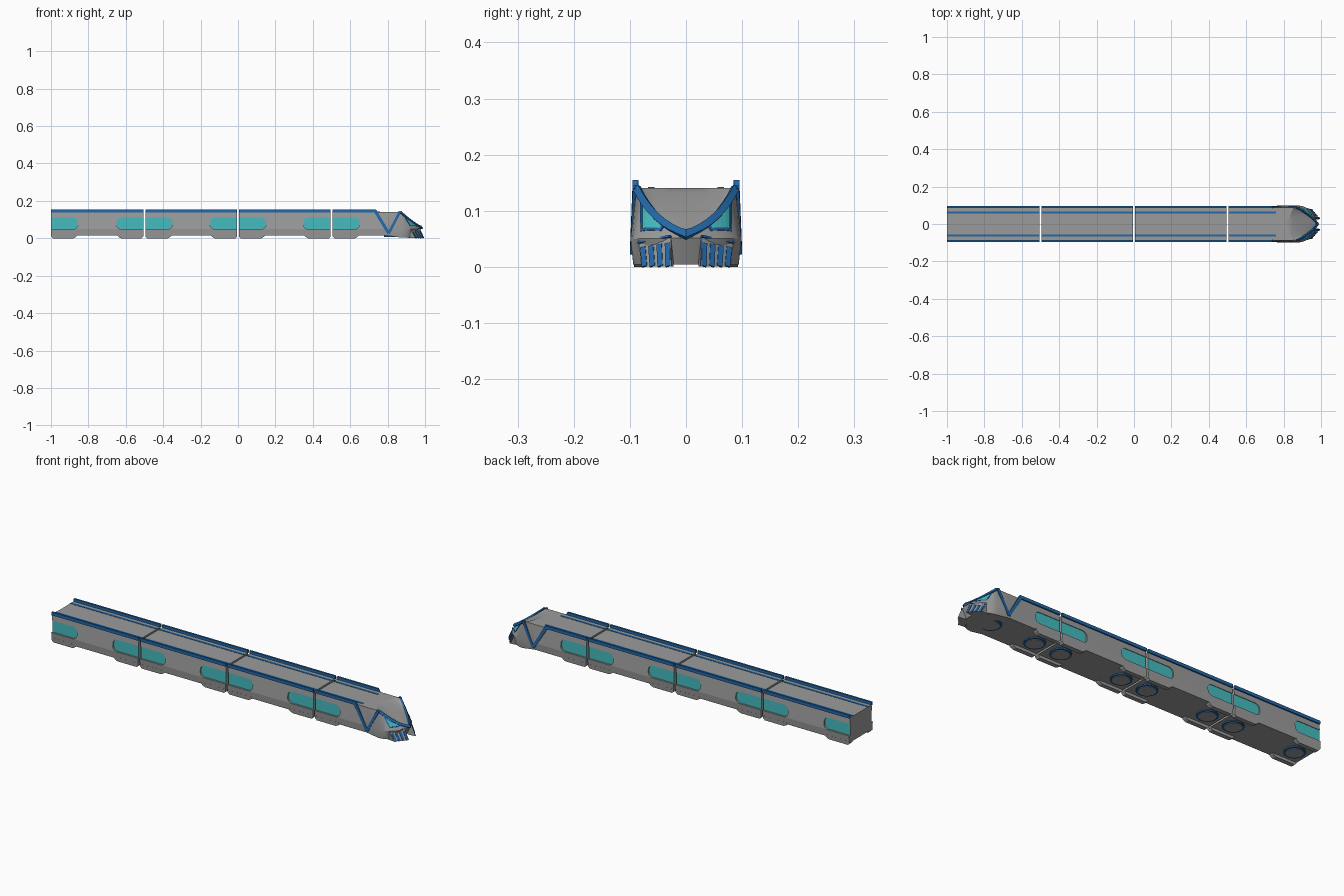
import bpy, bmesh, math
from mathutils import Vector as V

if "Cube" in bpy.data.objects:
    bpy.data.objects.remove(bpy.data.objects["Cube"])


def material(name, col):
    m = bpy.data.materials.new(name)
    m.diffuse_color = (*col, 1)
    m.use_nodes = True
    m.node_tree.nodes["Principled BSDF"].inputs["Base Color"].default_value = m.diffuse_color
    return m


GREY = material("dark_grey_hull", (0.33, 0.33, 0.33))
BLUE = material("blue_trim", (0.016, 0.14, 0.40))
TEAL = material("teal_glass", (0.06, 0.50, 0.53))


def build(name, parts, mat=GREY, mirror=True):
    """Join (verts, faces) parts into one object, mirrored across y."""
    bm = bmesh.new()
    for verts, faces in parts:
        for s in ((1, -1) if mirror else (1,)):
            vs = [bm.verts.new((v[0], v[1] * s, v[2])) for v in verts]
            for f in faces:
                bm.faces.new([vs[i] for i in f])
    bmesh.ops.remove_doubles(bm, verts=bm.verts, dist=1e-5)
    bmesh.ops.recalc_face_normals(bm, faces=bm.faces)
    me = bpy.data.meshes.new(name)
    bm.to_mesh(me)
    bm.free()
    ob = bpy.data.objects.new(name, me)
    bpy.context.collection.objects.link(ob)
    me.materials.append(mat)
    return ob


def loft(a, b):
    """Closed solid between two matching outlines."""
    n = len(a)
    faces = [(i, (i + 1) % n, n + (i + 1) % n, n + i) for i in range(n)]
    return list(a) + list(b), faces + [tuple(range(n)), tuple(range(2 * n - 1, n - 1, -1))]


def prism(pts, y0, y1):
    return loft([(x, y0, z) for x, z in pts], [(x, y1, z) for x, z in pts])


def sweep(path, w, d, outs):
    """Rectangular strip along a path, w wide, d proud, with mitred corners."""
    path = [V(p) for p in path]
    n = len(path)
    if isinstance(outs, tuple):
        outs = [outs] * n
    verts = []
    for i, p in enumerate(path):
        t0 = (p - path[max(i - 1, 0)]).normalized()
        t1 = (path[min(i + 1, n - 1)] - p).normalized()
        t = (t0 + t1).normalized()
        o = V(outs[i]).normalized()
        c = max(t.dot(t1 if i < n - 1 else t0), 0.4)
        b = t.cross(o).normalized() * (w / 2 / c)
        verts += [p - b - o * d, p + b - o * d, p + b + o * d, p - b + o * d]
    faces = [(4 * i + j, 4 * i + (j + 1) % 4, 4 * i + 4 + (j + 1) % 4, 4 * i + 4 + j)
             for i in range(n - 1) for j in range(4)]
    return verts, faces + [(0, 1, 2, 3), tuple(range(4 * n - 1, 4 * n - 5, -1))]


def quad(a, b, c, ts):
    a, b, c = V(a), V(b), V(c)
    return [a * (1 - t) ** 2 + b * 2 * t * (1 - t) + c * t * t for t in ts]


# ---- Carriages ----
ROOF = 0.141
SECTION = [(0.08, 0.014), (0.0935, 0.014), (0.097, 0.05), (0.088, ROOF)]
SECTION += [(-y, z) for y, z in reversed(SECTION)]


def window(xe, xi, over):
    """Window outline: square at the car end xe, rounded at the inner end xi."""
    s = 1 if xi > xe else -1
    r, pts = 0.024, [(xe - s * over, 0.11), (xe - s * over, 0.05)]
    for cz, start in ((0.05 + r, -90), (0.11 - r, 0)):
        for k in range(6):
            a = math.radians(start + 18 * k)
            pts.append((xi - s * r + s * r * math.cos(a), cz + r * math.sin(a)))
    return pts


def skirt(xe, xi):
    """Bogie cover flush with the body side, chamfered and tucked in below."""
    s = 1 if xi > xe else -1
    pts = [(xe, 0.022), (xe, 0.01), (xe + s * 0.01, 0), (xi - s * 0.02, 0),
           (xi - s * 0.006, 0.008), (xi, 0.016), (xi, 0.022)]
    return loft([(x, 0.07, z) for x, z in pts],
                [(x, 0.0925 + 0.1 * z, z) for x, z in pts])


cars = [(-1, -0.505), (-0.495, -0.005), (0.005, 0.495), (0.505, 0.80)]
for i, (x0, x1) in enumerate(cars, 1):
    last = i == 4
    ends = [(x0, 1)] + ([] if last else [(x1, -1)])
    body = build(f"carriage_body_{i}", [loft([(x0, y, z) for y, z in SECTION],
                                             [(x1, y, z) for y, z in SECTION])], mirror=False)
    # Recess the side windows
    cutter = build("window_cutter", [prism(window(e, e + s * 0.145, 0.02), 0.086, 0.13) for e, s in ends])
    cutter.hide_render = True
    mod = body.modifiers.new("window_recess", 'BOOLEAN')
    mod.operation, mod.object, mod.solver = 'DIFFERENCE', cutter, 'EXACT'
    bpy.context.view_layer.update()
    body_eval = body.evaluated_get(bpy.context.evaluated_depsgraph_get())
    cut_mesh = bpy.data.meshes.new_from_object(body_eval)
    body.modifiers.clear()
    body.data = cut_mesh
    bpy.data.objects.remove(cutter)
    build(f"side_windows_{i}", [prism(window(e, e + s * 0.144, -0.001), 0.08, 0.088) for e, s in ends], TEAL)
    build(f"bogie_skirts_{i}", [skirt(e, e + s * 0.14) for e, s in ends])
    # Roof edge rails, running down the side on the lead car
    path = [(x0, 0.09, 0.147), (x1, 0.09, 0.147)]
    if last:
        path = [(x0, 0.09, 0.147), (0.733, 0.09, 0.147), (0.806, 0.095, 0.026)]
    build(f"roof_edge_rails_{i}", [sweep(path, 0.016, 0.005, (0, 1, 0))], BLUE)
    xs = 0.76 if last else x1
    build(f"roof_strips_{i}", [sweep([(x0, 0.062, ROOF), (xs, 0.062, ROOF)], 0.011, 0.0015, (0, 0, 1))], BLUE)
    # Round hover pads under each bogie
    for j, px in enumerate([x0 + 0.07, 0.83 if last else x1 - 0.07]):
        for nm, r, za, zb, mat in (("pad_ring", 0.05, 0.008, 0.02, BLUE), ("pad_disc", 0.041, 0.006, 0.02, GREY)):
            c = [(math.cos(k * math.pi / 12) * r, math.sin(k * math.pi / 12) * r) for k in range(24)]
            build(f"{nm}_{i}_{j}", [loft([(px + x, y, za) for x, y in c],
                                         [(px + x, y, zb) for x, y in c])], mat, mirror=False)

# ---- Nose hull: stations from the side round to the tip ----
TS = [k / 8 for k in range(9)]
EDGE = ((0.867, 0.088, ROOF), (0.94, 0.057, 0.076), (0.982, 0, 0.058))
BELT = ((0.88, 0.099, 0.05), (0.96, 0.09, 0.05), (0.979, 0, 0.052))
edge = [V((0.80, 0.088, ROOF))] + quad(*EDGE, TS)
belt = [V((0.80, 0.097, 0.05))] + quad(*BELT, TS)
base = [V((0.80, 0.0935, 0.014))] + quad((0.87, 0.094, 0.004), (0.95, 0.085, 0.004), (0.955, 0, 0.004), TS)
mid = [V((0.80, 0, ROOF))] + quad((0.83, 0, ROOF), (0.9, 0, 0.11), (0.982, 0, 0.058), TS)
verts, rows = [], 0
for e, b, l, c in zip(edge, belt, base, mid):
    ring = []
    for k in range(7):
        a = k / 6 * math.pi / 2
        f = 1 - math.cos(a)
        ring.append((c.x + (e.x - c.x) * f, e.y * math.sin(a), c.z + (e.z - c.z) * f))
    ring += [b, l, (l.x, 0, l.z)]
    rows = len(ring)
    verts += ring
faces = [(i * rows + k, i * rows + k + 1, (i + 1) * rows + k + 1, (i + 1) * rows + k)
         for i in range(len(edge) - 1) for k in range(rows - 1)]
hull = build("nose_hull", [(verts, faces)])
bpy.context.view_layer.objects.active = hull
hull.select_set(True)
bpy.ops.object.shade_smooth_by_angle(angle=math.radians(25))
hull.select_set(False)

# ---- Blue nose bands: rising side strip and the V brow ----
build("nose_side_bands", [sweep([(0.806, 0.095, 0.026), (0.866, 0.09, 0.143)], 0.014, 0.005, (0, 1, 0))], BLUE)
half = quad(*EDGE, TS)
brow = half + [V((p.x, -p.y, p.z)) for p in reversed(half[:-1])]
build("nose_brow_band", [sweep(brow, 0.013, 0.004, [(0.7, p.y * 8, 0.5) for p in brow])], BLUE, mirror=False)


# ---- Cab windows hugging the hull below the brow, with a blue frame ----
def cab(k, j):
    """Point on the hull side: k runs toward the tip, j down from the brow."""
    u, v = k / 4, j / 3
    f = 0.04 + v * (0.66 - 0.3 * u)
    t = (0.16 + 0.48 * u) * (1 - v) + (0.34 + 0.30 * u) * v
    return quad(*EDGE, [t])[0].lerp(quad(*BELT, [t])[0], f)


off = V((0.0015, 0.0015, 0.0005))
cells = []
for k in range(4):
    for j in range(3):
        q = [cab(k, j), cab(k + 1, j), cab(k + 1, j + 1), cab(k, j + 1)]
        cells.append(loft([p - off * 2 for p in q], [p + off for p in q]))
build("cab_windows", cells, TEAL)
frame = [cab(0, j) for j in range(3)] + [cab(k, 3) for k in range(5)] + [cab(4, 0)]
build("cab_window_frames", [sweep(frame, 0.005, 0.003, (0.6, 0.7, 0.15))], BLUE)

# ---- Slanted front grilles ----
ti, to = V((0.972, 0.027, 0.054)), V((0.925, 0.084, 0.043))
bi, bo = V((0.996, 0.026, 0.001)), V((0.948, 0.08, 0.001))
back = V((-0.04, -0.004, 0))
build("grille_panels", [loft([ti, to, bo, bi], [p + back for p in (ti, to, bo, bi)])])
bars = [sweep([ti.lerp(bi, 0.2).lerp(to.lerp(bo, 0.2), f), bi.lerp(bo, f)], 0.0105, 0.002, (0.8, 0.5, 0.35))
        for f in (0.1, 0.36, 0.62, 0.88)]
build("grille_bars", bars, BLUE)
build("grille_top_trims", [sweep([ti, to], 0.004, 0.004, (0.8, 0.5, 0.35))], BLUE)
